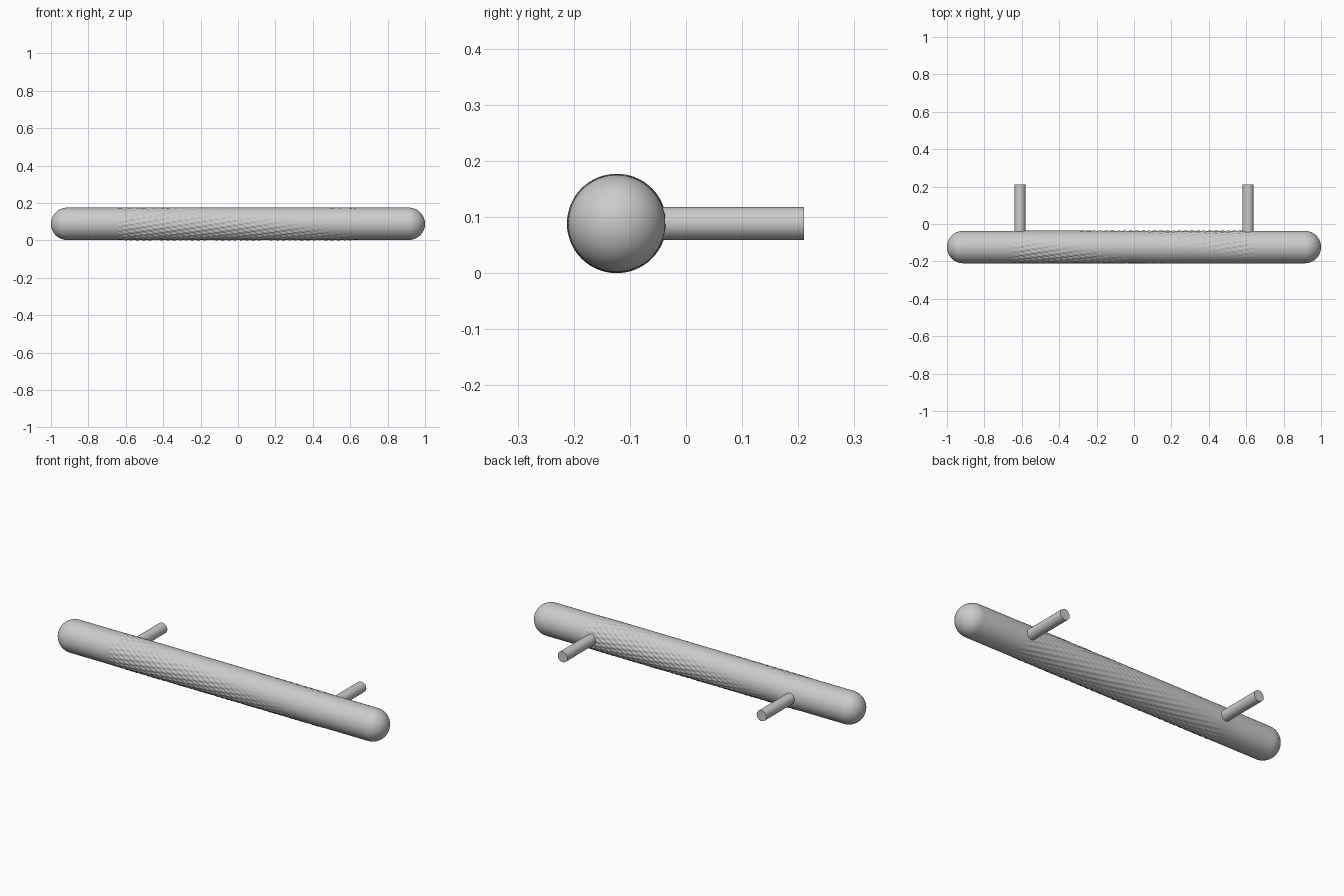
import bpy, bmesh, math

if "Cube" in bpy.data.objects:
    bpy.data.objects.remove(bpy.data.objects["Cube"])

R, YC, ZC = 0.0865, -0.1235, 0.0885   # bar radius and axis
GRIP = 0.65                           # half length of the textured grip
SEG, STEPS, CAP = 176, 320, 20
BUMPS_AROUND, BUMPS_LONG = 22, 40


def smoothstep(a, b, v):
    t = min(max((v - a) / (b - a), 0), 1)
    return t * t * (3 - 2 * t)


def grip_radius(x, t):
    # knurling twists half a turn along the grip and fades out in a helical band
    fade = smoothstep(0, 0.08, GRIP + 0.02 - abs(x))
    u = t - (math.pi / 2 + math.pi / 2 * x / GRIP)
    d = abs((u + math.pi) % (2 * math.pi) - math.pi)
    mask = smoothstep(0.5, 1.6, d)
    wave = math.sin(BUMPS_AROUND * u) * math.sin(math.pi * BUMPS_LONG * x / GRIP / 2)
    return R + fade * (0.0022 * mask * wave + 0.0015 * (1 - mask))


def make_object(name, bm, smooth_all):
    bmesh.ops.recalc_face_normals(bm, faces=bm.faces)
    mesh = bpy.data.meshes.new(name)
    bm.to_mesh(mesh)
    bm.free()
    obj = bpy.data.objects.new(name, mesh)
    bpy.context.collection.objects.link(obj)
    bpy.ops.object.select_all(action='DESELECT')
    obj.select_set(True)
    bpy.context.view_layer.objects.active = obj
    if smooth_all:
        bpy.ops.object.shade_smooth()
    else:
        bpy.ops.object.shade_smooth_by_angle(angle=math.radians(40))
    return obj


# round-ended bar: stations of (x, profile radius), None means textured grip
straight = 1 - R
cap = [(straight + R * math.sin(a), R * math.cos(a))
       for a in (math.pi / 2 * i / CAP for i in range(CAP))]
end = GRIP + 0.02
stations = [(-x, r) for x, r in reversed(cap)] + [(-0.8, R)]
stations += [(-end + 2 * end * i / STEPS, None) for i in range(STEPS + 1)]
stations += [(0.8, R)] + cap

bm = bmesh.new()
rings = []
for x, r in stations:
    ring = []
    for k in range(SEG):
        t = 2 * math.pi * k / SEG
        rad = grip_radius(x, t) if r is None else r
        ring.append(bm.verts.new((x, YC + rad * math.cos(t), ZC + rad * math.sin(t))))
    rings.append(ring)
for a, b in zip(rings, rings[1:]):
    for k in range(SEG):
        j = (k + 1) % SEG
        bm.faces.new((a[k], a[j], b[j], b[k]))
for ring, x in ((rings[0], -1), (rings[-1], 1)):
    tip = bm.verts.new((x, YC, ZC))
    for k in range(SEG):
        bm.faces.new((tip, ring[k], ring[(k + 1) % SEG]))
make_object("handle_bar", bm, True)

# mounting posts
for side, x in (("left", -0.61), ("right", 0.61)):
    bm = bmesh.new()
    y0, y1 = YC + 0.03, 0.21
    bmesh.ops.create_cone(bm, cap_ends=True, segments=48, radius1=0.0295,
                          radius2=0.0295, depth=y1 - y0)
    for v in bm.verts:
        px, py, pz = v.co
        v.co = (x + px, (y0 + y1) / 2 + pz, ZC + py)
    make_object("mounting_post_" + side, bm, False)
